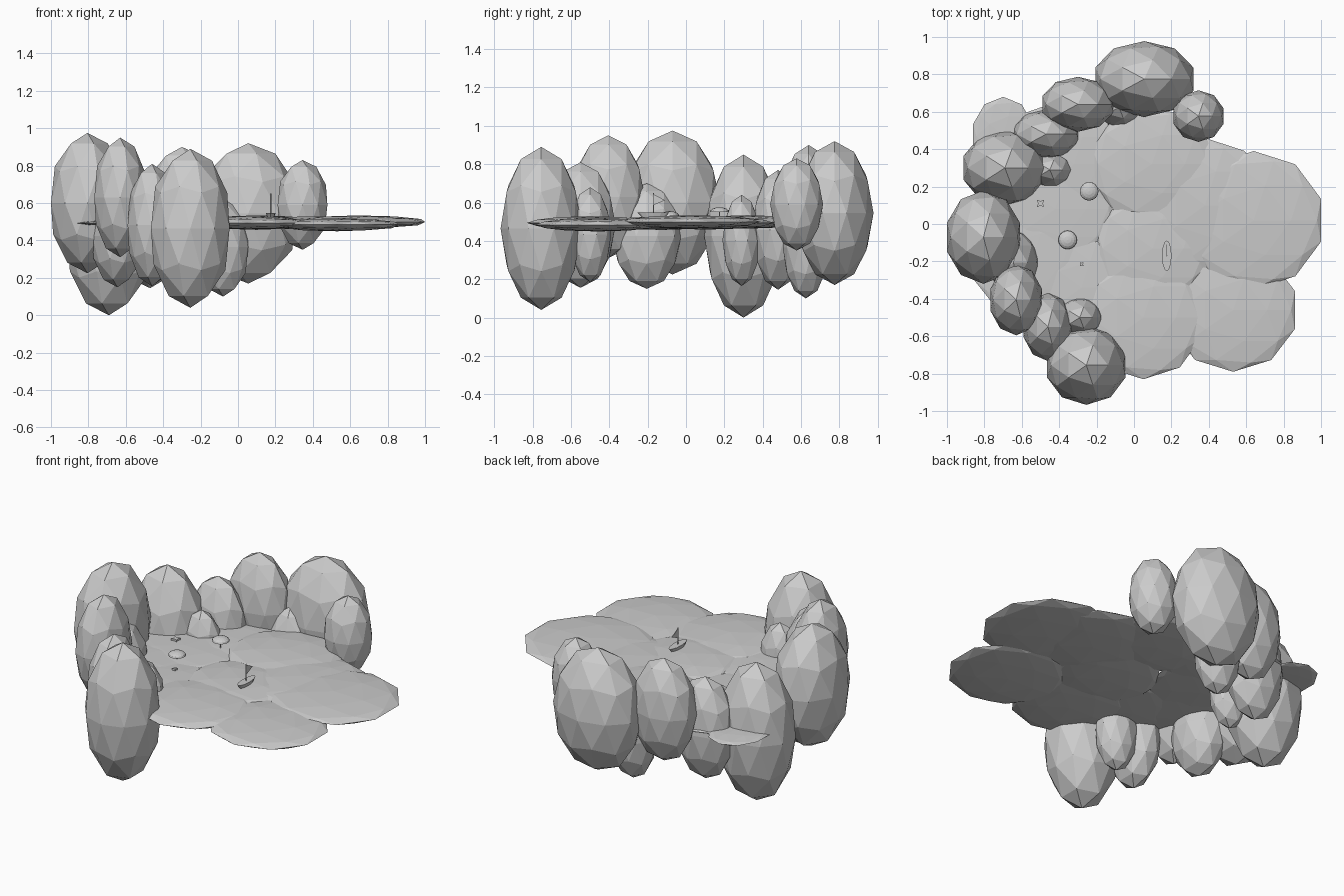
import bpy, bmesh, math
from mathutils import Matrix, Vector

cube = bpy.data.objects.get("Cube")
if cube:
    bpy.data.objects.remove(cube, do_unlink=True)

# One plain colour for everything
stone = bpy.data.materials.new("plain_grey")
stone.use_nodes = True
GREY = (0.6, 0.6, 0.6, 1)
stone.diffuse_color = GREY
stone.node_tree.nodes["Principled BSDF"].inputs["Base Color"].default_value = GREY


def finish(name, bm, loc=(0, 0, 0)):
    bmesh.ops.recalc_face_normals(bm, faces=bm.faces)
    mesh = bpy.data.meshes.new(name)
    bm.to_mesh(mesh)
    bm.free()
    mesh.materials.append(stone)
    ob = bpy.data.objects.new(name, mesh)
    ob.location = loc
    bpy.context.collection.objects.link(ob)
    return ob


def blob(name, x, y, rx, ry, low, high):
    """Faceted ellipsoid given by its centre, half widths and z range."""
    bm = bmesh.new()
    bmesh.ops.create_icosphere(bm, subdivisions=2, radius=1)
    # the ten-sided equator is narrower across x than across y
    bmesh.ops.scale(bm, vec=(rx / math.cos(math.pi / 10), ry, (high - low) / 2), verts=bm.verts)
    return finish(name, bm, (x, y, (low + high) / 2))


def prism(name, outline, low, high, loc, flare=1):
    """Extruded outline, with the top scaled by flare."""
    bm = bmesh.new()
    face = bm.faces.new([bm.verts.new((px, py, low)) for px, py in outline])
    top = bmesh.ops.extrude_face_region(bm, geom=[face], use_keep_orig=True)
    for v in top["geom"]:
        if isinstance(v, bmesh.types.BMVert):
            v.co = Vector((v.co.x * flare, v.co.y * flare, high))
    return finish(name, bm, loc)


def ring(n, rx, ry):
    return [(rx * math.cos(math.tau * i / n), ry * math.sin(math.tau * i / n)) for i in range(n)]


# Tall boulders around the cove
boulders = [
    (-.255, -.755, .21, .212, .04, .89),
    (-.63, -.405, .138, .19, .31, .95),
    (-.805, -.07, .195, .25, .225, .975),
    (-.69, .30, .222, .205, 0, .85),
    (-.47, .48, .175, .135, .145, .77),
    (-.30, .64, .19, .147, .27, .90),
    (.055, .775, .262, .203, .17, .92),
    (.345, .577, .133, .138, .35, .83),
    (-.46, -.55, .13, .183, .155, .81),
    (-.29, -.50, .12, .11, .185, .68),
    (-.645, -.205, .135, .18, .15, .70),
    (-.45, .29, .12, .10, .165, .64),
    (-.08, .625, .135, .12, .10, .63),
]
for i, spec in enumerate(boulders):
    blob(f"boulder_{i + 1}", *spec)

# Overlapping flat lobes of water
water = [
    (.64, .02, .36, .37, .50),
    (.38, .10, .34, .36, .495),
    (.53, -.46, .33, .33, .485),
    (.05, -.50, .315, .33, .495),
    (.10, -.13, .30, .31, .493),
    (.095, .32, .322, .31, .50),
]
for i, (x, y, rx, ry, z) in enumerate(water):
    blob(f"water_lobe_{i + 1}", x, y, rx, ry, z - .036, z + .034)

# Thin, lower lobes of sand
sand = [
    (-.70, .47, .16, .21),
    (-.48, .38, .22, .25),
    (-.55, -.20, .31, .30),
    (-.42, .08, .30, .30),
    (-.28, -.34, .27, .28),
    (-.32, .32, .27, .29),
]
for i, (x, y, rx, ry) in enumerate(sand):
    blob(f"sand_lobe_{i + 1}", x, y, rx, ry, .475, .51)

# Parasols: shallow dome on a thin pole
for i, (x, y, top) in enumerate([(-.24, .175, .575), (-.355, -.085, .555)]):
    bm = bmesh.new()
    bmesh.ops.create_uvsphere(bm, u_segments=16, v_segments=8, radius=.05)
    bmesh.ops.bisect_plane(bm, geom=bm.verts[:] + bm.edges[:] + bm.faces[:],
                           plane_co=(0, 0, 0), plane_no=(0, 0, 1), clear_inner=True)
    bmesh.ops.holes_fill(bm, edges=[e for e in bm.edges if e.is_boundary])
    bmesh.ops.scale(bm, vec=(1, 1, .5), verts=bm.verts)
    finish(f"parasol_canopy_{i + 1}", bm, (x, y, top - .025))
    prism(f"parasol_pole_{i + 1}", ring(6, .003, .003), .5, top - .02, (x, y, 0))

# Four-pointed starfish on the sand
for i, (x, y, r) in enumerate([(-.50, .11, .026), (-.28, -.215, .015)]):
    star = [(r * k * math.cos(a), r * k * math.sin(a))
            for j in range(8)
            for k, a in [(1 if j % 2 else .5, j * math.pi / 4)]]
    prism(f"starfish_{i + 1}", star, .5, .52, (x, y, 0))

# Sailing boat: flared hull, mast and pennant sail
BOAT = (.175, -.17, 0)
prism("boat_hull", ring(12, .018, .058), .52, .547, BOAT, 1.42)
prism("boat_mast", ring(6, .003, .003), .54, .65, BOAT)
bm = bmesh.new()
tri = [bm.verts.new(c) for c in ((0, -.002, .585), (0, -.002, .645), (0, .06, .612))]
bm.faces.new(tri)
sail = finish("boat_sail", bm, BOAT)
solid = sail.modifiers.new("thickness", "SOLIDIFY")
solid.thickness = .004
solid.offset = 0
